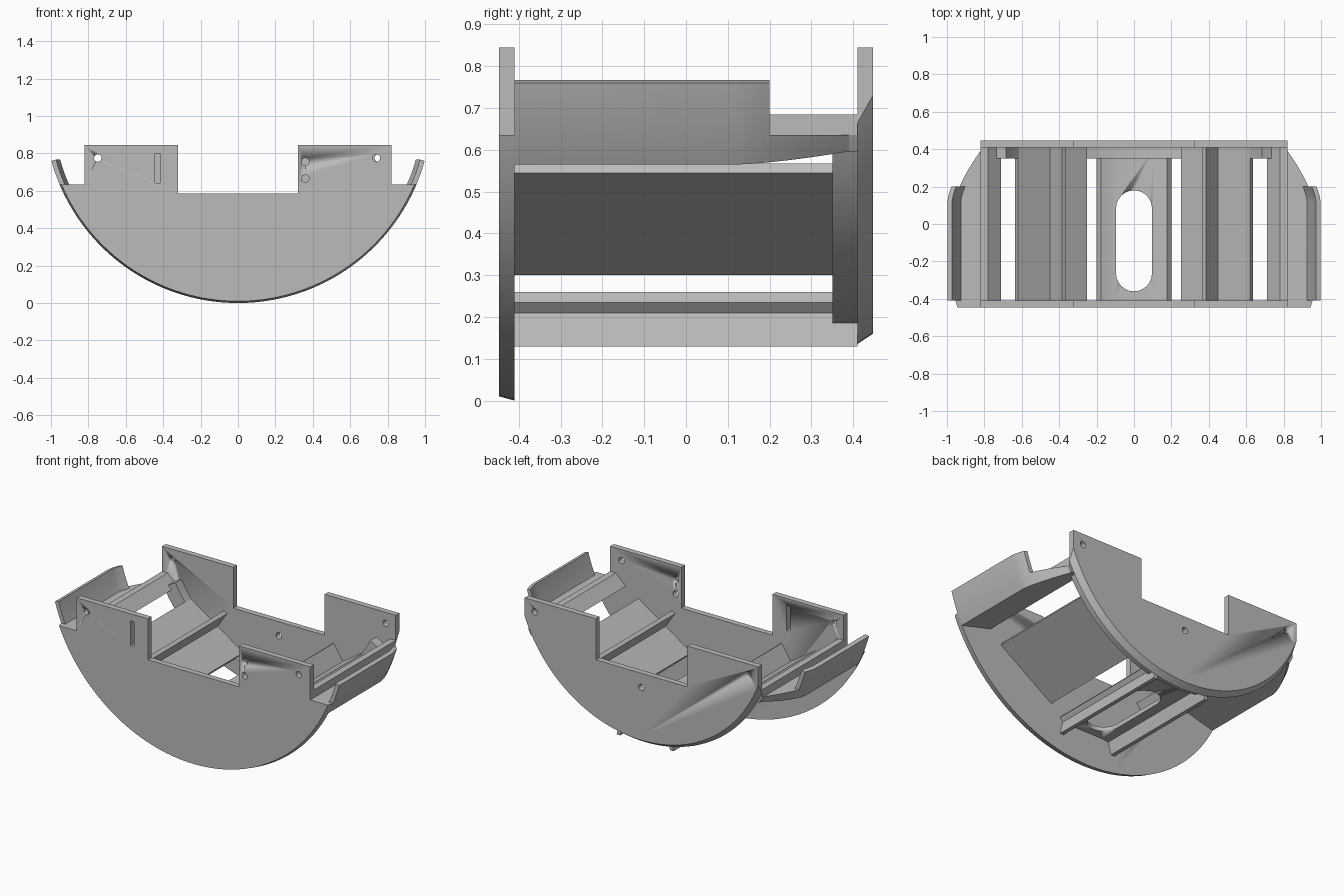
import bpy, bmesh, math

cube = bpy.data.objects.get("Cube")
if cube:
    bpy.data.objects.remove(cube, do_unlink=True)

grey = bpy.data.materials.new("light_grey")
grey.use_nodes = True
COLOUR = (0.5, 0.5, 0.5, 1)
grey.diffuse_color = COLOUR
grey.node_tree.nodes["Principled BSDF"].inputs["Base Color"].default_value = COLOUR

CZ = 1.035                    # height of the common arc centre
FRONT, BACK = -0.41, 0.41     # inner faces of the two end plates


def loft(name, sections, mirror=False, smooth=True):
    """Skin equal-length closed loops and cap both ends."""
    bm = bmesh.new()
    rings = [[bm.verts.new(p) for p in s] for s in sections]
    n = len(rings[0])
    for a, b in zip(rings, rings[1:]):
        for i in range(n):
            j = (i + 1) % n
            bm.faces.new((a[i], a[j], b[j], b[i]))
    bm.faces.new(rings[0])
    bm.faces.new(rings[-1])
    bmesh.ops.recalc_face_normals(bm, faces=bm.faces)
    me = bpy.data.meshes.new(name)
    bm.to_mesh(me)
    bm.free()
    me.materials.append(grey)
    ob = bpy.data.objects.new(name, me)
    bpy.context.collection.objects.link(ob)
    bpy.ops.object.select_all(action='DESELECT')
    ob.select_set(True)
    bpy.context.view_layer.objects.active = ob
    if mirror:
        ob.modifiers.new("mirror", 'MIRROR')
        bpy.ops.object.modifier_apply(modifier="mirror")
    if smooth:
        bpy.ops.object.shade_smooth_by_angle(angle=math.radians(25))
    return ob


def at_y(profile, y):
    return [(x, y, z) for x, z in profile]


def prism(name, profile, y0, y1, **kw):
    return loft(name, [at_y(profile, y0), at_y(profile, y1)], **kw)


def arc(r, a0, a1, n):
    """Arc points; angle 0 points straight down, positive towards +x."""
    angles = [a0 + (a1 - a0) * i / n for i in range(n + 1)]
    return [(r * math.sin(a), CZ - r * math.cos(a)) for a in angles]


def capsule(cx, cy, rx, half, n=12):
    """Rounded slot outline, long in the second axis (circle when half is 0)."""
    pts = []
    for sign, start in ((1, 0), (-1, math.pi)):
        for i in range(n + 1):
            a = start + math.pi * i / n
            pts.append((cx + rx * math.cos(a), cy + sign * half + rx * math.sin(a)))
    return pts if half else pts[:n] + pts[n + 1:-1]


def cut(ob, cutter):
    cutter.hide_render = True
    mod = ob.modifiers.new("cut", 'BOOLEAN')
    mod.operation, mod.object, mod.solver = 'DIFFERENCE', cutter, 'EXACT'
    bpy.context.view_layer.objects.active = ob
    bpy.ops.object.modifier_apply(modifier="cut")
    bpy.data.objects.remove(cutter, do_unlink=True)


def drill(ob, holes, y):
    for x, z in holes:
        cut(ob, prism("hole_cutter", capsule(x, z, 0.02, 0), y - 0.1, y + 0.1))


# End plates: arc below, raised tabs and central notch above
def plate_loop(r, side_x, shoulder):
    a = math.asin(side_x / r) if shoulder is None else math.acos((CZ - shoulder) / r)
    half = [(0.82, 0.845), (0.32, 0.845), (0.32, 0.585)]
    if shoulder is not None:
        half.insert(0, (0.82, shoulder))
    return arc(r, -a, a, 64) + half + [(-x, z) for x, z in reversed(half)]


front_plate = loft("front_plate", [at_y(plate_loop(1.025, 0.82, 0.635), -0.447),
                                   at_y(plate_loop(CZ, 0.82, 0.635), FRONT)])
drill(front_plate, [(-0.75, 0.775), (0.74, 0.775), (0.36, 0.755), (0.36, 0.665)], FRONT)
slot = [(-0.443, 0.643), (-0.417, 0.643), (-0.417, 0.8), (-0.443, 0.8)]
cut(front_plate, prism("slot_cutter", slot, -0.5, -0.35))

back_plate = loft("back_plate", [at_y(plate_loop(0.9, 0.82, None), BACK),
                                 at_y(plate_loop(0.875, 0.82, None), 0.447)])
drill(back_plate, [(-0.75, 0.775), (0.75, 0.775), (0, 0.495)], BACK)

# Curved rim against the back plate
lim = math.radians(62)
prism("back_rim", arc(0.87, -lim, lim, 48) + arc(0.775, lim, -lim, 48), 0.35, BACK + 0.005)

# Sloped side slats, each with a fin leaning inwards
slat = [(0.265, 0.3), (0.635, 0.545), (0.62, 0.567), (0.45, 0.454),
        (0.385, 0.552), (0.365, 0.538), (0.43, 0.441), (0.25, 0.322)]
prism("side_slats", slat, FRONT, BACK, mirror=True)

# Bottom tray with flared edges, downward fins and a long slot
tray_half = [(0.11, 0.237), (0.176, 0.26), (0.2, 0.235), (0.18, 0.21),
             (0.2, 0.13), (0.175, 0.13), (0.155, 0.205), (0.11, 0.21)]
tray = prism("bottom_tray", tray_half + [(-x, z) for x, z in reversed(tray_half)], FRONT, BACK)
oval = capsule(0, -0.09, 0.096, 0.174)
cut(tray, loft("oval_cutter", [[(x, y, z) for x, y in oval] for z in (0.1, 0.4)]))


# Outer envelope: constant radius, then rounding in towards the back
def radius(y):
    t = max(0, (y - 0.12) / (BACK - 0.12))
    return CZ - 0.135 * t ** 1.45


# Outer rails: inner ledge, flat shoulder and curved outside
def rail_loop(y):
    r = radius(y)
    x = r * 0.9
    for _ in range(8):
        z = 0.62 - 0.26 * (x - 0.71)
        x = math.sqrt(r * r - (CZ - z) ** 2)
    low, high = math.asin(x / r), math.acos((CZ - 0.635) / r)
    return [(0.71, 0.62)] + arc(r, low, high, 5) + [(0.82, 0.635), (0.82, 0.685), (0.78, 0.685)]


steps = [FRONT, 0.12] + [0.12 + 0.27 * i / 8 for i in range(1, 9)]
loft("outer_rails", [at_y(rail_loop(y), y) for y in steps] +
     [at_y(rail_loop(0.39), BACK)], mirror=True)


# Thin curved wings standing on the rails
def wing_loop(y):
    r = radius(y)
    low, high = math.acos((CZ - 0.62) / r), math.acos((CZ - 0.76) / r)
    return arc(r, low, high, 6) + arc(r - 0.026, high, low, 6)


loft("side_wings", [at_y(wing_loop(y), y) for y in (FRONT, 0.12, 0.15, 0.18, 0.2)], mirror=True)
